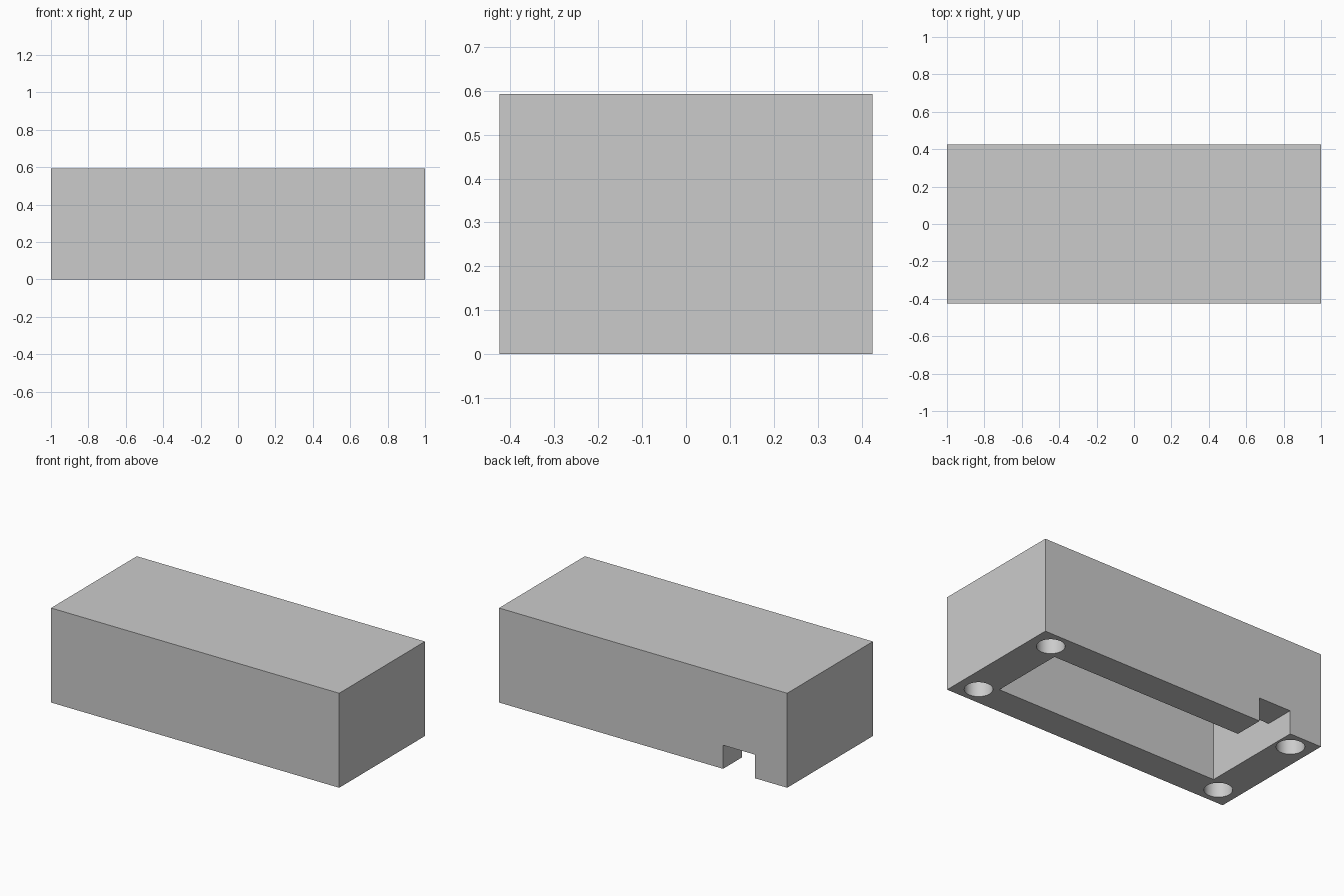
import bpy
import math

cube = bpy.data.objects.get("Cube")
if cube:
    bpy.data.objects.remove(cube, do_unlink=True)

LENGTH, WIDTH, HEIGHT = 2.0, 0.85, 0.593

grey = bpy.data.materials.new("light grey")
grey.use_nodes = True
grey.diffuse_color = (0.6, 0.6, 0.6, 1)
grey.node_tree.nodes["Principled BSDF"].inputs["Base Color"].default_value = (0.6, 0.6, 0.6, 1)


def box(name, low, high):
    """Axis-aligned block between two corners."""
    bpy.ops.mesh.primitive_cube_add(size=1, location=[(a + b) / 2 for a, b in zip(low, high)])
    ob = bpy.context.object
    ob.name = name
    ob.scale = [b - a for a, b in zip(low, high)]
    bpy.ops.object.transform_apply(location=False, rotation=False, scale=True)
    ob.data.materials.append(grey)
    return ob


def cut(target, cutter):
    """Subtract the cutter from the target, then remove the cutter."""
    cutter.hide_render = True
    mod = target.modifiers.new("cut", "BOOLEAN")
    mod.operation = "DIFFERENCE"
    mod.solver = "EXACT"
    mod.object = cutter
    bpy.context.view_layer.objects.active = target
    bpy.ops.object.modifier_apply(modifier=mod.name)
    bpy.data.objects.remove(cutter, do_unlink=True)


# Solid housing
housing = box("housing", (-LENGTH / 2, -WIDTH / 2, 0), (LENGTH / 2, WIDTH / 2, HEIGHT))

# Cavity open at the bottom
cut(housing, box("cavity_cutter", (-0.777, -0.238, -0.1), (0.777, 0.238, 0.45)))

# Cable notch through the back wall, flush with the cavity end
cut(housing, box("notch_cutter", (-0.777, 0.2, -0.1), (-0.555, 0.5, 0.148)))

# Blind round holes in the four corners of the underside
for x in (-0.872, 0.868):
    for y in (-0.31, 0.314):
        bpy.ops.mesh.primitive_cylinder_add(vertices=48, radius=0.08, depth=0.4, location=(x, y, 0.1))
        hole = bpy.context.object
        hole.data.materials.append(grey)
        cut(housing, hole)

# Smooth hole walls, sharp edges
bpy.ops.object.select_all(action="DESELECT")
housing.select_set(True)
bpy.context.view_layer.objects.active = housing
bpy.ops.object.shade_smooth_by_angle(angle=math.radians(30))
